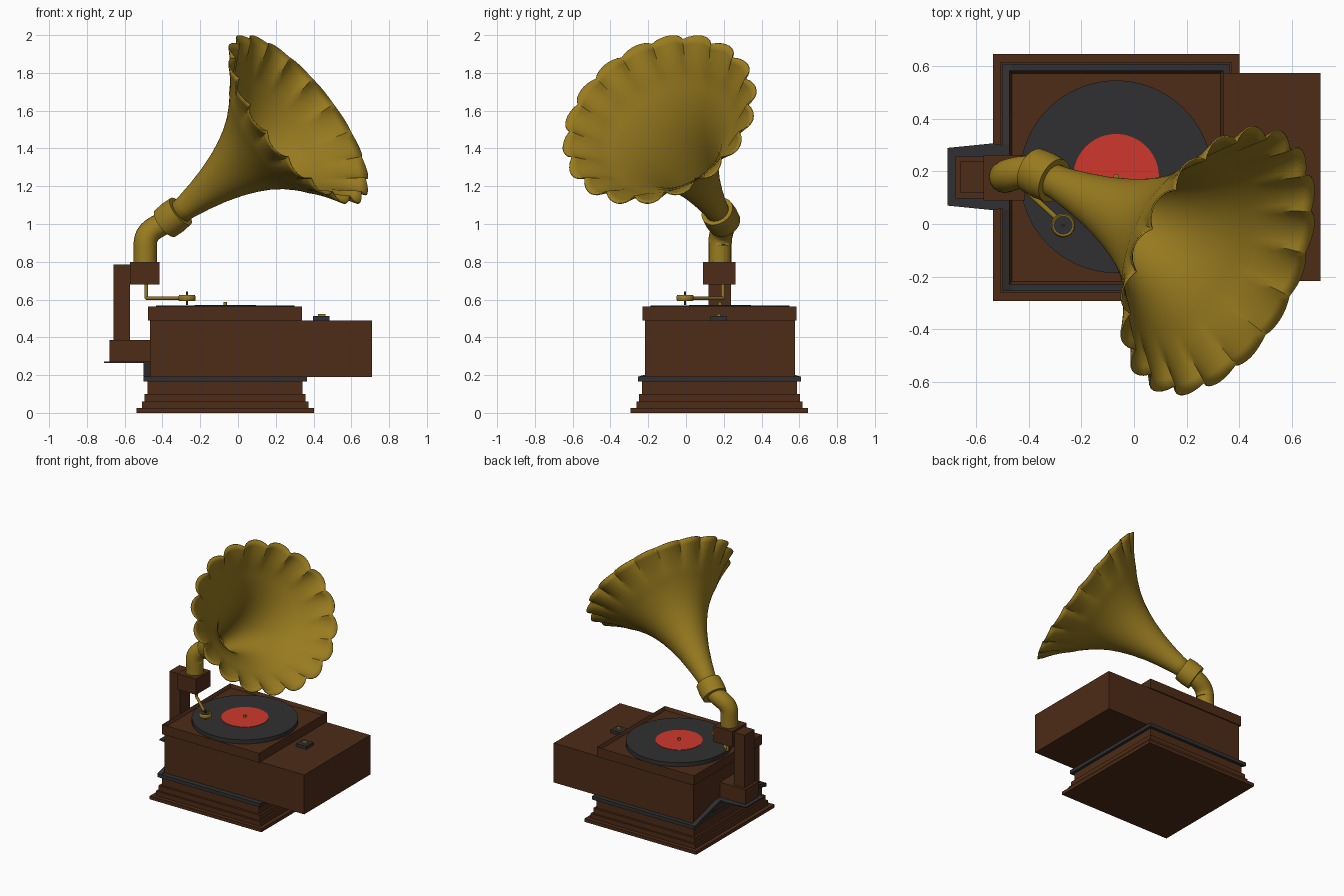
import bpy, bmesh, math
from mathutils import Vector

if "Cube" in bpy.data.objects:
    bpy.data.objects.remove(bpy.data.objects["Cube"])

CX, CY = -0.068, 0.177          # cabinet centre


def material(name, rgb):
    m = bpy.data.materials.new(name)
    m.diffuse_color = (*rgb, 1)
    m.use_nodes = True
    m.node_tree.nodes["Principled BSDF"].inputs["Base Color"].default_value = m.diffuse_color
    return m


WOOD = material("wood", (0.075, 0.025, 0.009))
BRASS = material("brass", (0.32, 0.2, 0.014))
DARK = material("dark", (0.03, 0.03, 0.032))
RED = material("red", (0.62, 0.04, 0.027))


def finish(name, bm, mat, smooth=False):
    bmesh.ops.recalc_face_normals(bm, faces=bm.faces)
    me = bpy.data.meshes.new(name)
    bm.to_mesh(me)
    bm.free()
    ob = bpy.data.objects.new(name, me)
    bpy.context.collection.objects.link(ob)
    me.materials.append(mat)
    if smooth:
        bpy.ops.object.select_all(action='DESELECT')
        ob.select_set(True)
        bpy.context.view_layer.objects.active = ob
        bpy.ops.object.shade_smooth_by_angle(angle=math.radians(35))
    return ob


def prism(name, pts, offset, mat):
    """Extrude a planar outline along an offset."""
    bm = bmesh.new()
    f = bm.faces.new([bm.verts.new(p) for p in pts])
    r = bmesh.ops.extrude_face_region(bm, geom=[f])
    bmesh.ops.translate(bm, vec=offset, verts=[v for v in r['geom'] if isinstance(v, bmesh.types.BMVert)])
    return finish(name, bm, mat)


def box(name, x0, x1, y0, y1, z0, z1, mat):
    return prism(name, [(x0, y0, z0), (x1, y0, z0), (x1, y1, z0), (x0, y1, z0)], (0, 0, z1 - z0), mat)


def square(name, half, z0, z1, mat):
    return box(name, CX - half, CX + half, CY - half, CY + half, z0, z1, mat)


def lathe(name, profile, origin, mat, axis=(0, 0, 1), segs=48, closed=False):
    """Revolve (radius, height) pairs about an axis."""
    n = Vector(axis).normalized()
    u = n.orthogonal().normalized()
    v = n.cross(u)
    bm = bmesh.new()
    rings = []
    for r, h in profile:
        rings.append([bm.verts.new(Vector(origin) + n * h + r * (math.cos(a) * u + math.sin(a) * v))
                      for a in (2 * math.pi * i / segs for i in range(segs))])
    pairs = list(zip(rings, rings[1:])) + ([(rings[-1], rings[0])] if closed else [])
    for a, b in pairs:
        for i in range(segs):
            j = (i + 1) % segs
            bm.faces.new((a[i], a[j], b[j], b[i]))
    if not closed:
        bm.faces.new(rings[0])
        bm.faces.new(rings[-1])
    return finish(name, bm, mat, True)


def disc(name, r, z0, z1, x, y, mat, segs=48):
    return lathe(name, [(r, 0), (r, z1 - z0)], (x, y, z0), mat, segs=segs)


def pipe(name, pts, radius, mat):
    """Round tube through bezier points given as (left handle, point, right handle)."""
    cu = bpy.data.curves.new(name, 'CURVE')
    cu.dimensions = '3D'
    cu.bevel_depth, cu.bevel_resolution, cu.resolution_u = radius, 6, 14
    cu.use_fill_caps = True
    sp = cu.splines.new('BEZIER')
    sp.bezier_points.add(len(pts) - 1)
    for b, (l, p, r) in zip(sp.bezier_points, pts):
        b.handle_left_type = b.handle_right_type = 'FREE'
        b.handle_left, b.co, b.handle_right = l, p, r
    cu.materials.append(mat)
    ob = bpy.data.objects.new(name, cu)
    bpy.context.collection.objects.link(ob)
    return ob


# stepped plinth
for i, (h, z0, z1) in enumerate([(0.47, 0, 0.025), (0.44, 0.025, 0.06), (0.426, 0.06, 0.1), (0.41, 0.1, 0.165)]):
    square(f"plinth_step_{i + 1}", h, z0, z1, WOOD)

# dark band, rising on the left side to a bracket plate
box("dark_band", -0.468, CX + 0.432, CY - 0.432, CY + 0.432, 0.165, 0.192, DARK)
ribbon = [(-0.255, 0.165), (-0.255, 0.192), (0.055, 0.272), (0.305, 0.272), (0.609, 0.192),
          (0.609, 0.165), (0.305, 0.245), (0.055, 0.245)]
prism("rising_band", [(-0.5, y, z) for y, z in ribbon], (0.036, 0, 0), DARK)
prism("bracket_plate", [(x, y, 0.264) for x, y in
      [(-0.71, 0.07), (-0.54, 0.053), (-0.465, 0.065), (-0.465, 0.295), (-0.54, 0.307), (-0.71, 0.29)]],
      (0, 0, 0.008), DARK)

# cabinet with side extension
box("cabinet", -0.466, 0.71, -0.218, 0.576, 0.19, 0.49, WOOD)

# lid with recessed top
lid = square("lid", 0.408, 0.488, 0.562, WOOD)
bm = bmesh.new()
bm.from_mesh(lid.data)
top = max(bm.faces, key=lambda f: f.calc_center_median().z)
bmesh.ops.inset_region(bm, faces=[top], thickness=0.016)
bmesh.ops.translate(bm, verts=top.verts, vec=(0, 0, -0.025))
bm.to_mesh(lid.data)
bm.free()

# turntable
disc("record", 0.367, 0.53, 0.568, CX, CY + 0.003, DARK, 64)
disc("record_label", 0.163, 0.567, 0.571, CX, CY + 0.003, RED)
disc("spindle", 0.01, 0.57, 0.588, CX, CY + 0.003, BRASS, 16)

# switch on the extension
prism("switch_base", [(0.398, 0.13, 0.488), (0.484, 0.13, 0.488), (0.484, 0.216, 0.488), (0.398, 0.216, 0.488)],
      (0, 0, 0.025), DARK)
box("switch_knob", 0.424, 0.462, 0.163, 0.183, 0.512, 0.524, BRASS)

# horn support
box("support_foot", -0.68, -0.464, 0.098, 0.258, 0.272, 0.385, WOOD)
box("support_post", -0.66, -0.572, 0.12, 0.238, 0.384, 0.785, WOOD)
box("support_block", -0.573, -0.416, 0.09, 0.262, 0.68, 0.8, WOOD)

# tonearm and sound box
a, b, c = Vector((-0.486, 0.196, 0.69)), Vector((-0.486, 0.196, 0.607)), Vector((-0.3, 0.027, 0.607))
d = (c - b).normalized()
k = b + Vector((0, 0, 0.02))
e = b + d * 0.02
pipe("tonearm", [(a, a, a), (k, k, b), (b, e, e), (c, c, c)], 0.01, BRASS)
lathe("sound_box_ring", [(0.036, -0.014), (0.041, -0.016), (0.046, -0.008), (0.046, 0.008),
                         (0.041, 0.016), (0.036, 0.014)], (-0.27, -0.005, 0.608), BRASS, closed=True)
disc("sound_box_face", 0.038, 0.596, 0.619, -0.27, -0.005, DARK, 32)
disc("sound_box_pin", 0.006, 0.57, 0.642, -0.27, -0.005, DARK, 12)

# elbow pipe and collar
A = Vector((-0.345, 0.185, 1.035))
N = Vector((0.735, -0.36, 0.574)).normalized()
p0, p1 = Vector((-0.491, 0.18, 0.79)), Vector((-0.491, 0.18, 0.89))
pipe("elbow_pipe", [(p0, p0, p0), (p1, p1, p1 + Vector((0, 0, 0.09))), (A - N * 0.09, A, A)], 0.062, BRASS)
lathe("collar", [(0.06, -0.056), (0.088, -0.056), (0.092, 0), (0.088, 0.056), (0.06, 0.056)], A, BRASS, N)

# horn: flared bell ending in 18 scalloped petals
PETALS, SEGS = 18, 18 * 8
bell = [(0, 0.06), (0.1, 0.068), (0.2, 0.086), (0.3, 0.109), (0.4, 0.14), (0.48, 0.172), (0.55, 0.207),
        (0.62, 0.252), (0.68, 0.302), (0.72, 0.34), (0.747, 0.37)]
U = (Vector((0, 0, 1)) - N * N.z).normalized()
V = N.cross(U)
bm = bmesh.new()
rings = []
for row in range(len(bell) + 6):
    ring = []
    for i in range(SEGS):
        t = 2 * math.pi * i / SEGS
        if row < len(bell):
            s, r = bell[row]
        else:
            f = (row - len(bell) + 1) / 6
            p = abs(math.sin(t * PETALS / 2)) ** 0.75
            s = 0.747 + 0.17 * f - 0.016 * p * f
            r = 0.37 + f * (0.14 + 0.042 * p * f)
        ring.append(bm.verts.new(A + N * s + r * (math.cos(t) * U + math.sin(t) * V)))
    rings.append(ring)
for q, w in zip(rings, rings[1:]):
    for i in range(SEGS):
        j = (i + 1) % SEGS
        bm.faces.new((q[i], q[j], w[j], w[i]))
horn = finish("horn", bm, BRASS, True)
shell = horn.modifiers.new("thickness", 'SOLIDIFY')
shell.thickness = 0.006
